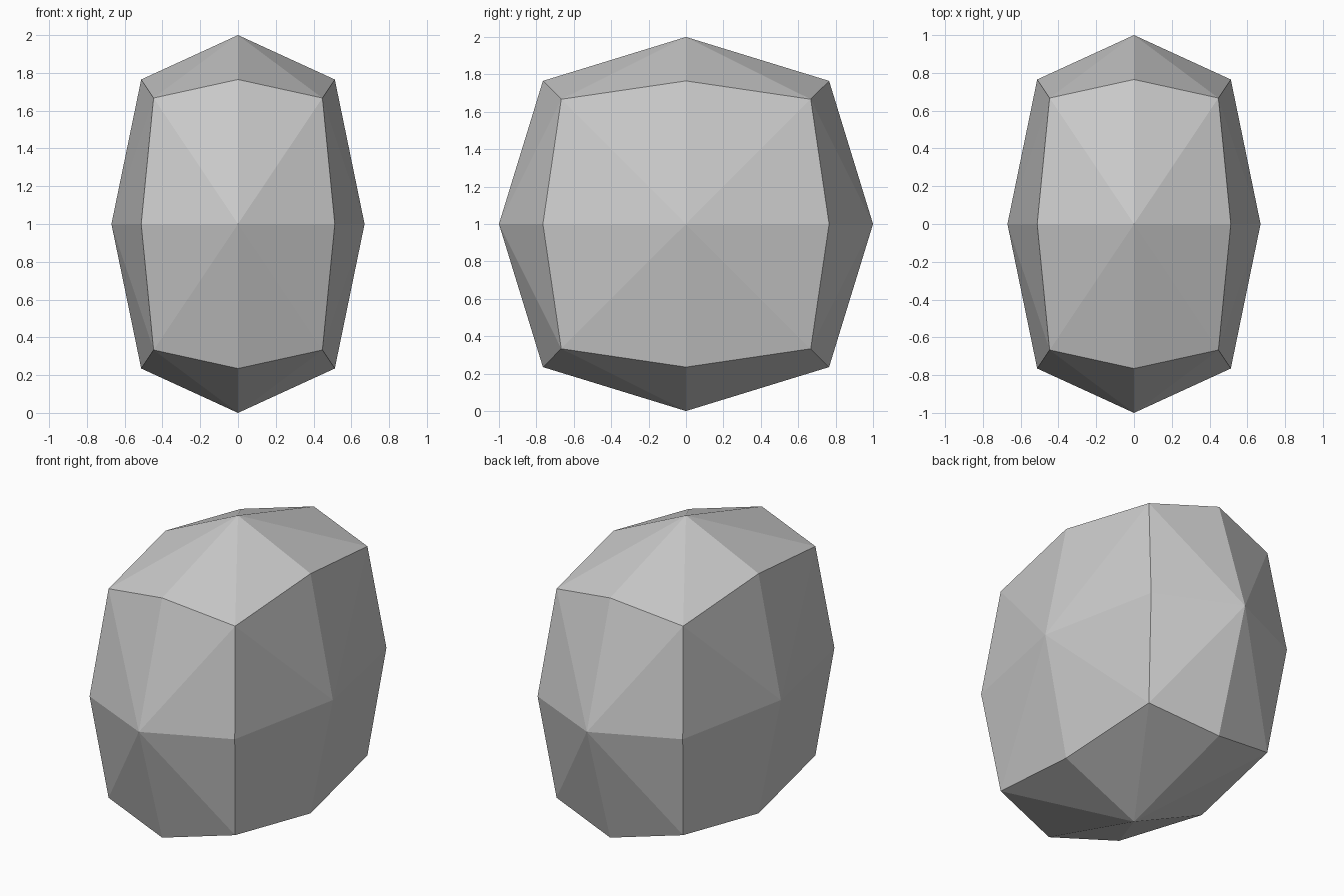
import bpy
import bmesh

# Remove the default cube
old = bpy.data.objects.get("Cube")
if old:
    bpy.data.objects.remove(old, do_unlink=True)

# Single plain grey
grey = bpy.data.materials.new("stone grey")
grey.use_nodes = True
colour = (0.6, 0.6, 0.6, 1)
grey.diffuse_color = colour
grey.node_tree.nodes["Principled BSDF"].inputs["Base Color"].default_value = colour

# Rounded boulder: a cube split into four per side, whose face centres,
# edge middles and corners are each pulled to their own distance
REACH = {1: 1.0, 2: 0.765, 3: 0.667}
WIDTH = 0.67

bm = bmesh.new()
bmesh.ops.create_cube(bm, size=2)
bmesh.ops.subdivide_edges(bm, edges=bm.edges[:], cuts=1, use_grid_fill=True)
for v in bm.verts:
    kind = sum(abs(c) > 0.5 for c in v.co)
    v.co *= REACH[kind]
    v.co.x *= WIDTH
    v.co.z += 1

# Skin the points with flat triangles
bmesh.ops.delete(bm, geom=bm.edges[:], context='EDGES_FACES')
bmesh.ops.convex_hull(bm, input=bm.verts[:])
bmesh.ops.recalc_face_normals(bm, faces=bm.faces[:])

mesh = bpy.data.meshes.new("boulder")
bm.to_mesh(mesh)
bm.free()
mesh.materials.append(grey)
boulder = bpy.data.objects.new("boulder", mesh)
bpy.context.collection.objects.link(boulder)
